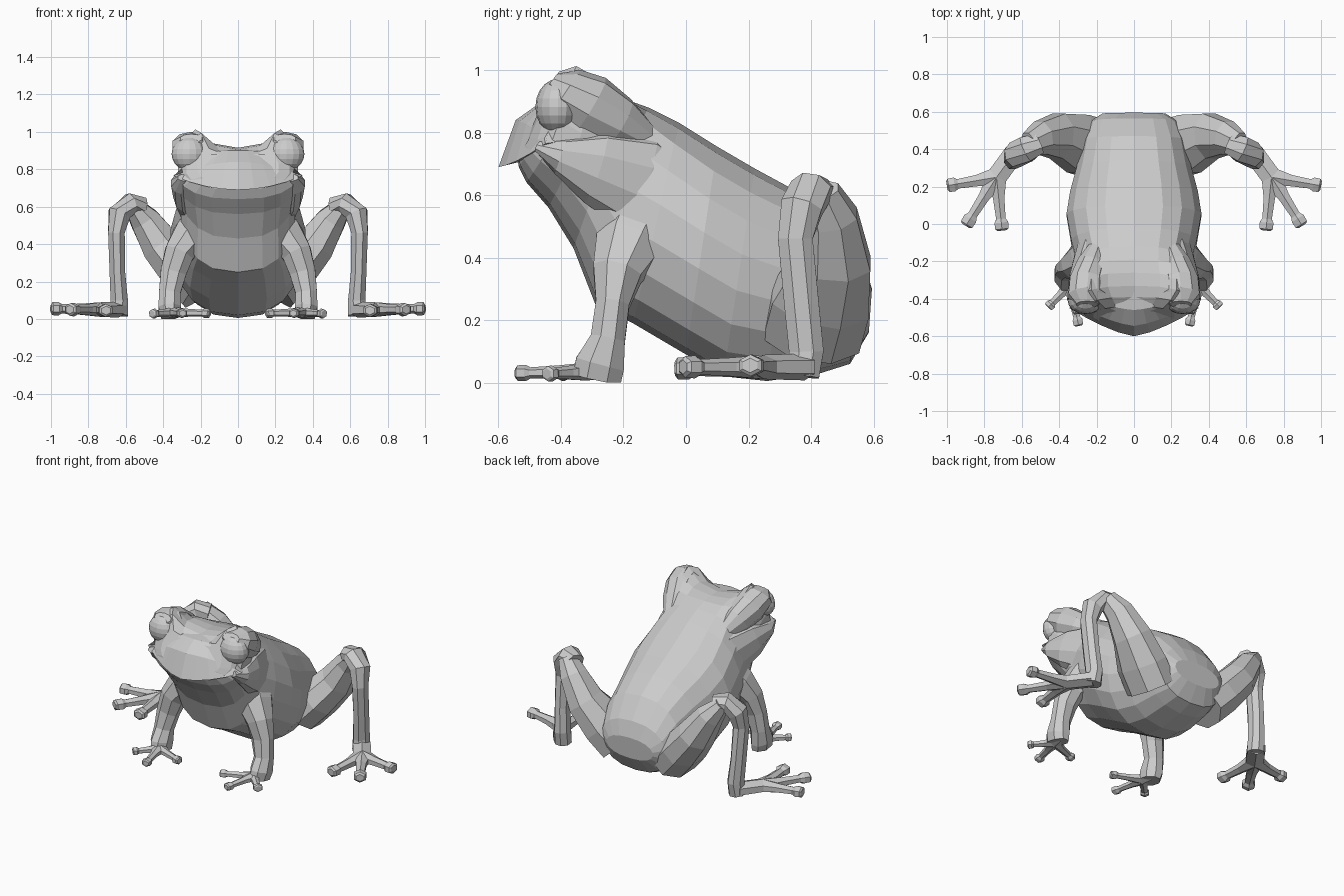
import bpy, bmesh, math
from mathutils import Vector


def loft(name, rings):
    """Skin a list of equally sized point rings into a flat-shaded object."""
    bm = bmesh.new()
    rows = [[bm.verts.new(p) for p in ring] for ring in rings]
    n = len(rows[0])
    for a, b in zip(rows, rows[1:]):
        for i in range(n):
            j = (i + 1) % n
            bm.faces.new((a[i], a[j], b[j], b[i]))
    bm.faces.new(rows[0])
    bm.faces.new(rows[-1])
    bmesh.ops.recalc_face_normals(bm, faces=bm.faces)
    mesh = bpy.data.meshes.new(name)
    bm.to_mesh(mesh)
    bm.free()
    obj = bpy.data.objects.new(name, mesh)
    bpy.context.collection.objects.link(obj)
    return obj


def limb(name, path, sides=7, ref=(0, 1, 0)):
    """Tube through (x, y, z, width, depth) stations, built on both sides."""
    pts = [Vector(p[:3]) for p in path]
    rings = []
    for i, p in enumerate(path):
        t = (pts[min(i + 1, len(pts) - 1)] - pts[max(i - 1, 0)]).normalized()
        u = t.cross(Vector(ref)).normalized()
        v = u.cross(t)
        ring = []
        for k in range(sides):
            a = math.tau * (k + 0.5) / sides
            ring.append(pts[i] + u * p[3] * math.cos(a) + v * p[4] * math.sin(a))
        rings.append(ring)
    for side, s in (("right", 1), ("left", -1)):
        loft(f"{name}_{side}", [[(s * q.x, q.y, max(q.z, 0)) for q in r] for r in rings])


# Body and lower jaw: top y, top z, bottom y, bottom z, half width, eye bump height
sections = [
    (0.595, 0.30, 0.585, 0.16, 0.17, 0), (0.565, 0.40, 0.525, 0.06, 0.24, 0),
    (0.47, 0.53, 0.43, 0.03, 0.28, 0), (0.34, 0.62, 0.26, 0.005, 0.31, 0),
    (0.22, 0.685, 0.12, 0.02, 0.345, 0), (0.10, 0.755, 0.0, 0.09, 0.365, 0),
    (-0.02, 0.83, -0.17, 0.19, 0.34, 0.01), (-0.12, 0.88, -0.29, 0.25, 0.31, 0.035),
    (-0.19, 0.905, -0.36, 0.43, 0.305, 0.065), (-0.26, 0.915, -0.44, 0.56, 0.325, 0.10),
    (-0.33, 0.915, -0.51, 0.64, 0.325, 0.13), (-0.39, 0.905, -0.535, 0.69, 0.28, 0.115),
    (-0.44, 0.88, -0.54, 0.72, 0.22, 0.05)]
rise = {1: 0.25, 2: 1.0, 3: 0.85, 4: 0.3}
rings = []
for ty, tz, by, bz, w, bump in sections:
    ring = []
    for k in range(18):
        a = math.tau * k / 18
        s, c = math.sin(a), math.cos(a)
        f = (1 + c) / 2
        ring.append((w * math.copysign(abs(s) ** 0.8, s), by + (ty - by) * f,
                     bz + (tz - bz) * f + bump * rise.get(min(k, 18 - k), 0)))
    rings.append(ring)
loft("body", rings)

# Snout with the overhanging, smiling upper lip: half width, y, y rise, z, z rise
rows = [(0.19, -0.36, 0.02, 0.91, 0.0), (0.20, -0.46, 0.04, 0.90, -0.01),
        (0.27, -0.545, 0.09, 0.84, -0.05), (0.345, -0.6, 0.15, 0.69, 0.075),
        (0.31, -0.50, 0.12, 0.715, 0.06), (0.27, -0.38, 0.04, 0.76, 0.02)]
columns = []
for k in range(9):
    u = k / 4 - 1
    columns.append([(w * u, y + dy * abs(u) ** 1.4, z + dz * u * u)
                    for w, y, dy, z, dz in rows])
loft("snout", columns)

# Eyelids wrapping over and behind the eyes
limb("eyelid", [
    (0.25, -0.43, 0.965, 0.06, 0.03), (0.25, -0.385, 0.93, 0.105, 0.085),
    (0.25, -0.31, 0.885, 0.10, 0.105), (0.225, -0.22, 0.83, 0.085, 0.09),
    (0.19, -0.12, 0.77, 0.05, 0.05)], 10, (0, 0, 1))

# Jaw corners, fading back into the neck
limb("cheek", [
    (0.285, -0.47, 0.755, 0.04, 0.02), (0.305, -0.40, 0.725, 0.055, 0.06),
    (0.285, -0.29, 0.69, 0.065, 0.12), (0.23, -0.15, 0.64, 0.085, 0.16),
    (0.18, 0.0, 0.58, 0.08, 0.12)], 10, (0, 0, 1))

# Eyeballs
for side, s in (("right", 1), ("left", -1)):
    bpy.ops.mesh.primitive_uv_sphere_add(segments=16, ring_count=10, radius=1,
                                         location=(s * 0.26, -0.41, 0.882))
    eye = bpy.context.object
    eye.name = f"eye_{side}"
    eye.scale = (0.095, 0.072, 0.09)

# Front legs
limb("front_leg", [
    (0.16, -0.12, 0.56, 0.12, 0.13), (0.25, -0.18, 0.44, 0.11, 0.12),
    (0.315, -0.22, 0.35, 0.085, 0.085), (0.345, -0.235, 0.25, 0.075, 0.058),
    (0.365, -0.25, 0.14, 0.062, 0.06), (0.365, -0.275, 0.06, 0.065, 0.085),
    (0.36, -0.285, 0.012, 0.055, 0.085)], 8)

# Hind legs
limb("thigh", [
    (0.20, 0.40, 0.15, 0.13, 0.17), (0.30, 0.43, 0.26, 0.13, 0.17),
    (0.41, 0.47, 0.39, 0.115, 0.13), (0.50, 0.46, 0.53, 0.085, 0.095),
    (0.565, 0.425, 0.61, 0.05, 0.07)], 8)
limb("shin", [
    (0.51, 0.43, 0.60, 0.055, 0.06), (0.575, 0.40, 0.615, 0.06, 0.075),
    (0.635, 0.37, 0.56, 0.065, 0.072), (0.65, 0.35, 0.46, 0.048, 0.06),
    (0.645, 0.37, 0.25, 0.045, 0.06), (0.635, 0.385, 0.10, 0.05, 0.06),
    (0.64, 0.375, 0.02, 0.055, 0.055)], 8)


def toes(name, start, palm, tips, r):
    """Fan of toes that share a palm and end in blunt pads."""
    for i, tip in enumerate(tips):
        a, b = Vector(palm), Vector(tip)
        path = [(*start, r * 1.6, r * 1.1), (*palm, r * 1.6, r)]
        for f, w in ((0.4, 0.9), (0.78, 0.75), (0.85, 1.1), (0.97, 1.05), (1.0, 0.7)):
            path.append((*a.lerp(b, f), r * w, r * w * 0.85))
        limb(f"{name}_{i + 1}", path, 6, (0, 0, 1))


# Feet
toes("front_toe", (0.365, -0.23, 0.04), (0.345, -0.33, 0.035),
     [(0.46, -0.445, 0.028), (0.295, -0.545, 0.03), (0.15, -0.40, 0.03)], 0.028)
toes("hind_toe", (0.64, 0.38, 0.05), (0.735, 0.25, 0.05),
     [(1.0, 0.205, 0.055), (0.90, -0.01, 0.05), (0.705, -0.035, 0.045)], 0.039)
